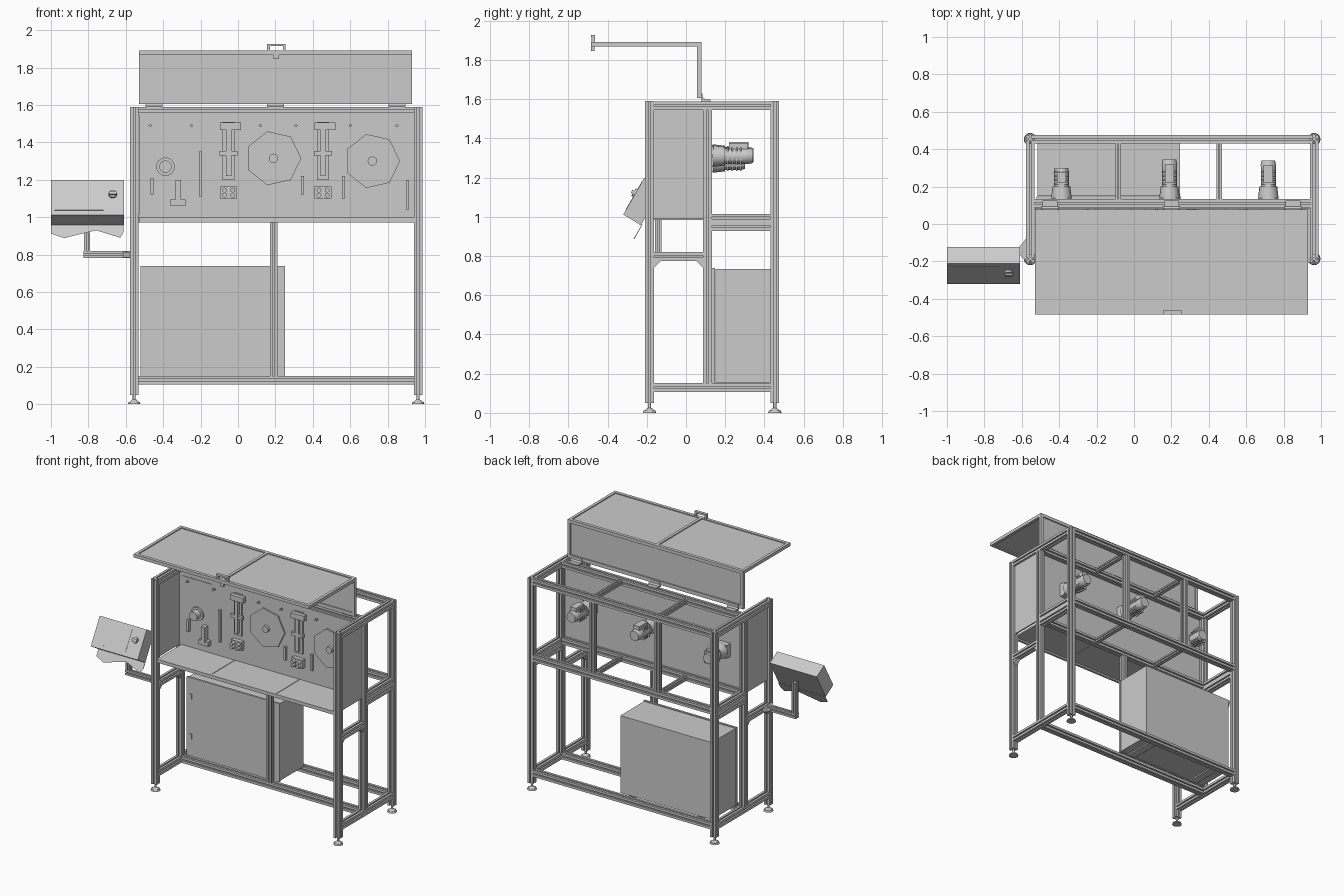
import bpy, bmesh, math
from mathutils import Vector, Matrix

if "Cube" in bpy.data.objects:
    bpy.data.objects.remove(bpy.data.objects["Cube"])


def finish(bm, name, smooth=False):
    bmesh.ops.recalc_face_normals(bm, faces=bm.faces)
    me = bpy.data.meshes.new(name)
    bm.to_mesh(me)
    bm.free()
    ob = bpy.data.objects.new(name, me)
    bpy.context.collection.objects.link(ob)
    if smooth:
        bpy.context.view_layer.objects.active = ob
        ob.select_set(True)
        bpy.ops.object.shade_smooth_by_angle(angle=math.radians(35))
        ob.select_set(False)
    return ob


def box(name, x0, x1, y0, y1, z0, z1):
    bm = bmesh.new()
    bmesh.ops.create_cube(bm, size=1)
    for v in bm.verts:
        v.co = Vector(((x0 + x1) / 2 + v.co.x * (x1 - x0),
                       (y0 + y1) / 2 + v.co.y * (y1 - y0),
                       (z0 + z1) / 2 + v.co.z * (z1 - z0)))
    return finish(bm, name)


def prism(name, pts, vec):
    """Extrude a closed polygon of 3D points along vec."""
    bm = bmesh.new()
    f = bm.faces.new([bm.verts.new(p) for p in pts])
    g = bmesh.ops.extrude_face_region(bm, geom=[f])
    bmesh.ops.translate(bm, vec=vec, verts=[e for e in g['geom'] if isinstance(e, bmesh.types.BMVert)])
    return finish(bm, name)


def cyl(name, a, b, r1, r2=None, seg=20):
    a, b = Vector(a), Vector(b)
    d = b - a
    bm = bmesh.new()
    m = Matrix.Translation((a + b) / 2) @ Vector((0, 0, 1)).rotation_difference(d).to_matrix().to_4x4()
    bmesh.ops.create_cone(bm, cap_ends=True, segments=seg, radius1=r1,
                          radius2=r1 if r2 is None else r2, depth=d.length, matrix=m)
    return finish(bm, name, seg > 8)


S = 0.045  # extrusion width


def beam(name, a, b, s=S):
    """Slotted aluminium extrusion along one axis from a to b."""
    a, b = Vector(a), Vector(b)
    d = b - a
    h, w, k = s / 2, s * 0.11, s * 0.28
    side = [(-h, -h), (-w, -h), (-w, -h + k), (w, -h + k), (w, -h)]
    ring = []
    for i in range(4):
        c, n = (1, 0, -1, 0)[i], (0, 1, 0, -1)[i]
        ring += [(c * x - n * y, n * x + c * y) for x, y in side]
    ax = max(range(3), key=lambda i: abs(d[i]))
    u, v = [Vector([float(j == i) for j in range(3)]) for i in range(3) if i != ax]
    return prism(name, [a + u * x + v * y for x, y in ring], d)


XL, XR = -0.555, 0.963           # side centre lines
YF, YM, YB = -0.186, 0.11, 0.453  # front, middle, back centre lines
H = S / 2

# side frames: posts, feet, rails and gussets
for side, x in (("left", XL), ("right", XR)):
    for pos, y in (("front", YF), ("back", YB)):
        beam(f"{side}_{pos}_post", (x, y, 0.05), (x, y, 1.59))
        cyl(f"{side}_{pos}_foot", (x, y, 0), (x, y, 0.012), 0.034, 0.03)
        cyl(f"{side}_{pos}_foot_cone", (x, y, 0.012), (x, y, 0.025), 0.025, 0.01)
        cyl(f"{side}_{pos}_foot_stem", (x, y, 0.02), (x, y, 0.055), 0.008, seg=12)
    beam(f"{side}_middle_post", (x, YM, 0.15), (x, YM, 1.545))
    beam(f"{side}_bottom_rail", (x, YF + H, 0.129), (x, YB - H, 0.129))
    beam(f"{side}_top_rail", (x, YF + H, 1.567), (x, YB - H, 1.567))
    beam(f"{side}_rear_rail", (x, YM + H, 0.95), (x, YB - H, 0.95))
    beam(f"{side}_rear_upper_rail", (x, YM + H, 0.993), (x, YB - H, 0.993))
    beam(f"{side}_front_rail", (x, YF + H, 0.797), (x, YM - H, 0.797))
    for y, s in ((YF + H, 1), (YM - H, -1)):
        prism(f"{side}_gusset", [(x - 0.017, y, 0.775), (x - 0.017, y + s * 0.035, 0.775),
                                 (x - 0.017, y, 0.74)], (0.034, 0, 0))
    box(f"{side}_side_panel", x - 0.006, x + 0.006, YF + H, YM - H, 0.99, 1.55)

# long rails
for name, y, z in (("bottom_middle", YM, 0.129), ("bottom_back", YB, 0.129),
                   ("top_middle", YM, 1.567), ("top_back", YB, 1.567),
                   ("waist_middle", YM, 0.993), ("waist_back", YB, 0.993)):
    beam(f"{name}_long_rail", (XL + H, y, z), (XR - H, y, z))

# cross members and rear uprights
for x in (-0.085, 0.455):
    for z in (0.993, 1.567):
        beam("cross_member", (x, YM + H, z), (x, YB - H, z), 0.03)
    beam("rear_upright", (x, YB, 1.013), (x, YB, 1.547), 0.04)
beam("lower_centre_post", (0.19, YM, 0.15), (0.19, YM, 0.972), 0.04)

# work surface and back plate
for a, b in ((-0.53, -0.087), (-0.083, 0.453), (0.457, 0.94)):
    box("work_surface", a, b, -0.207, 0.087, 0.985, 0.997)
box("work_surface_front_edge", -0.53, 0.94, -0.207, -0.19, 0.972, 0.998)
box("back_plate", -0.53, 0.94, 0.08, 0.092, 1.0, 1.55)

# control cabinet
box("cabinet_body", -0.515, 0.245, 0.15, 0.43, 0.155, 0.735)
box("cabinet_door", -0.52, 0.25, 0.133, 0.148, 0.152, 0.74)
for z in (0.3, 0.6):
    box("cabinet_lock", -0.495, -0.475, 0.127, 0.134, z - 0.02, z + 0.02)
for x in (-0.42, 0.15):
    box("cabinet_mount", x - 0.03, x + 0.03, 0.15, 0.42, 0.145, 0.157)

# raised hood: vertical leaf, horizontal leaf, edge frame
HX0, HX1, HM = -0.53, 0.93, 0.2
box("hood_back_sheet", HX0, HX1, 0.063, 0.069, 1.61, 1.88)
box("hood_top_sheet", HX0, HX1, -0.48, 0.07, 1.877, 1.885)
for x in (HX0 + 0.011, HM, HX1 - 0.011):
    box("hood_top_bar", x - 0.011, x + 0.011, -0.483, 0.075, 1.868, 1.892)
for x in (HX0 + 0.011, HX1 - 0.011):
    box("hood_back_bar", x - 0.011, x + 0.011, 0.056, 0.078, 1.605, 1.87)
box("hood_centre_seam", HM - 0.004, HM + 0.004, 0.058, 0.073, 1.62, 1.87)
for y in (-0.472, 0.066):
    box("hood_long_bar", HX0, HX1, y - 0.012, y + 0.012, 1.868, 1.892)
box("hood_bottom_bar", HX0, HX1, 0.056, 0.078, 1.605, 1.632)
for x in (-0.45, 0.2, 0.85):
    box("hood_hinge_leaf", x - 0.04, x + 0.04, 0.078, 0.125, 1.589, 1.598)
    box("hood_hinge_plate", x - 0.04, x + 0.04, 0.078, 0.084, 1.595, 1.63)
    cyl("hood_hinge_pin", (x - 0.045, 0.085, 1.6), (x + 0.045, 0.085, 1.6), 0.009, seg=12)

# hood handle and latch
for x in (0.163, 0.248):
    box("handle_leg", x - 0.007, x + 0.007, -0.483, -0.465, 1.89, 1.918)
box("handle_grip", 0.156, 0.255, -0.485, -0.463, 1.914, 1.927)
box("hood_latch", 0.19, 0.22, -0.485, -0.468, 1.845, 1.87)

# operator terminal, tilted, with screen, knob and flap
prism("terminal_housing", [(-1, -0.212, 1.2), (-1, -0.32, 1.012), (-1, -0.23, 0.957), (-1, -0.122, 1.148)],
      (0.39, 0, 0))
T, D = Vector((0, -0.212, 1.2)), Vector((0, -0.108, -0.188))
N = Vector((0, -0.867, 0.498))
P = lambda x, t, o=0: T + D * t + N * o + Vector((x, 0, 0))
prism("terminal_screen", [P(-0.98, 0.1), P(-0.72, 0.1), P(-0.72, 0.87), P(-0.98, 0.87)], N * 0.002)
cyl("terminal_switch", P(-0.67, 0.42), P(-0.67, 0.42, 0.012), 0.022)
prism("terminal_switch_grip", [P(-0.69, 0.39), P(-0.65, 0.39), P(-0.65, 0.47), P(-0.69, 0.47)], N * 0.022)
F = lambda x, z: (x, -0.228 + (z - 0.957) * 0.57, z)
prism("terminal_flap", [F(-1, 0.96), F(-1, 0.912), F(-0.93, 0.888), F(-0.76, 0.93), F(-0.63, 0.89),
                        F(-0.612, 0.92), F(-0.612, 0.96)], (0, 0.004, 0))

# terminal support arm
beam("terminal_arm", (-0.825, -0.142, 0.8), (-0.575, -0.142, 0.8), 0.036)
beam("terminal_mast", (-0.807, -0.142, 0.815), (-0.807, -0.142, 1.05), 0.034)
prism("arm_bracket", [(-0.578, -0.2, 0.785), (-0.578, -0.08, 0.785), (-0.615, -0.125, 0.785),
                      (-0.615, -0.16, 0.785)], (0, 0, 0.03))

# gear motors behind the back plate
for x, z, e in ((-0.388, 1.28, 0.30), (0.19, 1.315, 0.345), (0.718, 1.31, 0.34)):
    r = 0.034
    box("motor_mount", x - 0.045, x + 0.045, 0.092, 0.14, z - 0.05, z + 0.05)
    cyl("motor_gearbox", (x, 0.135, z), (x, 0.2, z), 0.055, 0.048, seg=16)
    cyl("motor_body", (x, 0.2, z), (x, e - 0.03, z), r + 0.006)
    for i in range(4):
        y = 0.21 + i * 0.022
        box("motor_fin", x - r - 0.004, x + r + 0.004, y, y + 0.008, z - 0.046, z + 0.046)
    cyl("motor_fan_cover", (x, e - 0.03, z), (x, e, z), 0.042, 0.036)
    box("motor_terminal_box", x - 0.025, x + 0.025, 0.22, e - 0.025, z + 0.035, z + 0.066)

# heptagonal reel discs on the front
for x, z in ((0.19, 1.315), (0.718, 1.3)):
    pts = [(x + 0.148 * math.cos(math.tau * i / 7), 0.081, z + 0.148 * math.sin(math.tau * i / 7))
           for i in range(7)]
    prism("reel_disc", pts, (0, -0.012, 0))
    cyl("reel_hub", (x, 0.07, z), (x, 0.05, z), 0.025, seg=12)

# two vertical feed units
for x in (-0.05, 0.455):
    box("feed_rail", x - 0.032, x + 0.032, 0.068, 0.081, 1.2, 1.51)
    box("feed_slider", x - 0.014, x + 0.014, 0.048, 0.068, 1.22, 1.5)
    box("feed_head", x - 0.045, x + 0.065, 0.04, 0.07, 1.465, 1.505)
    box("feed_carriage", x - 0.048, x + 0.048, 0.05, 0.07, 1.33, 1.355)
    box("feed_base", x - 0.045, x + 0.045, 0.05, 0.081, 1.1, 1.165)
    for dx in (-0.022, 0.022):
        for z in (1.118, 1.145):
            cyl("feed_roller", (x + dx, 0.055, z), (x + dx, 0.02, z), 0.013, seg=12)

# guide roller, small plate, bracket and guide pins
box("mount_plate", -0.52, -0.27, 0.076, 0.081, 1.275, 1.52)
cyl("guide_roller_flange", (-0.388, 0.08, 1.27), (-0.388, 0.065, 1.27), 0.05, seg=16)
cyl("guide_roller", (-0.388, 0.066, 1.27), (-0.388, 0.02, 1.27), 0.033)
box("sensor_bracket", -0.36, -0.28, 0.045, 0.081, 1.06, 1.095)
box("sensor_body", -0.335, -0.305, 0.04, 0.081, 1.085, 1.2)
for x, z0, z1 in ((-0.2, 1.11, 1.35), (-0.46, 1.12, 1.21), (0.345, 1.12, 1.22), (0.565, 1.1, 1.22), (0.905, 1.04, 1.2)):
    box("guide_bar", x - 0.008, x + 0.008, 0.06, 0.081, z0, z1)
for x in (-0.47, -0.25, 0.12, 0.31, 0.6, 0.85):
    cyl("guide_pin", (x, 0.081, 1.49), (x, 0.06, 1.49), 0.008, seg=10)
